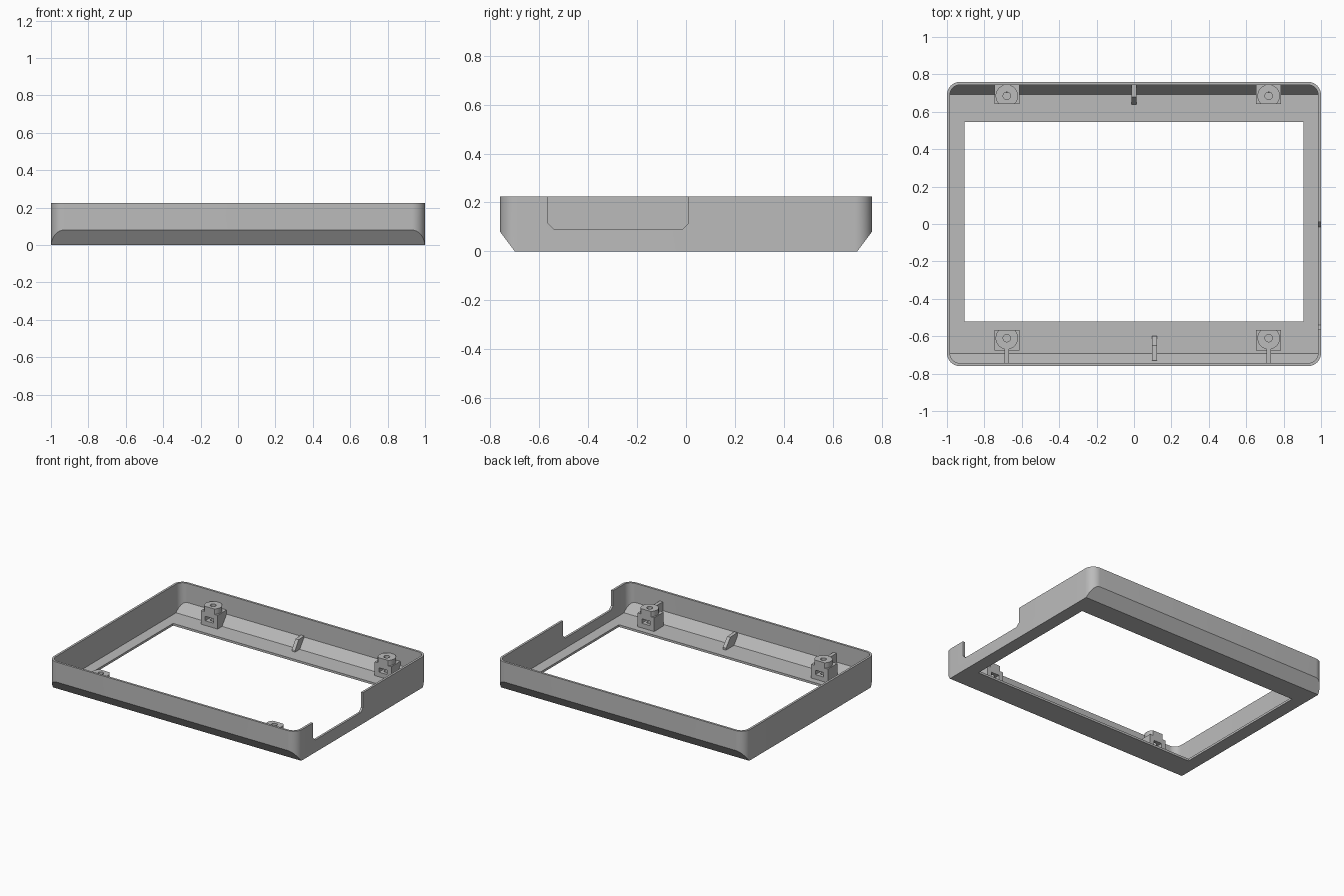
import bpy, bmesh, math
from mathutils import Vector

cube = bpy.data.objects.get("Cube")
if cube:
    bpy.data.objects.remove(cube, do_unlink=True)

grey = bpy.data.materials.new("plain_grey")
grey.use_nodes = True
COLOUR = (0.5, 0.5, 0.5, 1)
grey.diffuse_color = COLOUR
grey.node_tree.nodes["Principled BSDF"].inputs["Base Color"].default_value = COLOUR

LENGTH, DEPTH, HEIGHT = 1.0, 0.76, 0.225   # half length, half depth, full height
WALL = 0.016


def prism(name, points, axis, low, high):
    """Extrude a 2D outline along x (outline in y, z) or z (outline in x, y)."""
    bm = bmesh.new()
    place = (lambda a, b: (low, a, b)) if axis == "x" else (lambda a, b: (a, b, low))
    face = bm.faces.new([bm.verts.new(place(a, b)) for a, b in points])
    grown = bmesh.ops.extrude_face_region(bm, geom=[face])
    step = Vector((high - low, 0, 0)) if axis == "x" else Vector((0, 0, high - low))
    moved = [g for g in grown["geom"] if isinstance(g, bmesh.types.BMVert)]
    bmesh.ops.translate(bm, verts=moved, vec=step)
    bmesh.ops.recalc_face_normals(bm, faces=bm.faces)
    mesh = bpy.data.meshes.new(name)
    bm.to_mesh(mesh)
    bm.free()
    mesh.materials.append(grey)
    ob = bpy.data.objects.new(name, mesh)
    bpy.context.collection.objects.link(ob)
    return ob


def box(name, x0, x1, y0, y1, z0, z1):
    return prism(name, [(x0, y0), (x1, y0), (x1, y1), (x0, y1)], "z", z0, z1)


def cylinder(name, x, y, radius, z0, z1, sides=40):
    ring = [(x + radius * math.cos(math.tau * i / sides),
             y + radius * math.sin(math.tau * i / sides)) for i in range(sides)]
    return prism(name, ring, "z", z0, z1)


def combine(ob, tool, operation, keep_tool=False):
    mod = ob.modifiers.new("cut", "BOOLEAN")
    mod.operation, mod.object, mod.solver = operation, tool, "EXACT"
    graph = bpy.context.evaluated_depsgraph_get()
    graph.update()
    result = bpy.data.meshes.new_from_object(ob.evaluated_get(graph))
    ob.modifiers.clear()
    ob.data = result
    if not keep_tool:
        bpy.data.objects.remove(tool, do_unlink=True)
    return ob


def tray_body(name, inset, top):
    """Rounded block with front and back lower edges bevelled, shrunk by inset."""
    radius = 0.07 - inset
    outline = []
    for quarter, (sx, sy) in enumerate([(1, 1), (-1, 1), (-1, -1), (1, -1)]):
        cx, cy = sx * (LENGTH - 0.07), sy * (DEPTH - 0.07)
        for i in range(13):
            a = math.pi / 2 * (quarter + i / 12)
            outline.append((cx + radius * math.cos(a), cy + radius * math.sin(a)))
    body = prism(name, outline, "z", -0.05, top)
    foot, wide = 0.70 - 0.5 * inset, 0.8
    rise = (wide - 0.70 + 1.25 * inset) / 0.75
    section = [(-foot, inset), (foot, inset), (wide, rise), (wide, 0.4),
               (-wide, 0.4), (-wide, rise)]
    return combine(body, prism("section", section, "x", -1.1, 1.1), "INTERSECT")


# Open tray shell with a window in its floor
shell = tray_body("frame_shell", 0, HEIGHT)
combine(shell, tray_body("cavity", WALL, 0.3), "DIFFERENCE")
combine(shell, box("window", -0.905, 0.905, -0.52, 0.545, -0.1, 0.1), "DIFFERENCE")

# Side opening with clipped lower corners
notch = [(-0.565, 0.3), (-0.565, 0.115), (-0.54, 0.09), (-0.015, 0.09),
         (0.01, 0.115), (0.01, 0.3)]
combine(shell, prism("notch", notch, "x", 0.95, 1.1), "DIFFERENCE")

# Fittings are trimmed to this volume so they stay inside the shell
limit = tray_body("fitting_limit", 0.006, 0.3)
parts = [shell]


def screw_post(name, x, y, end):
    """Square base with a nut slot, round top cut flat on the inner side."""
    inner = y - 0.044
    if end < 0:
        y0, y1 = y - 0.065, y + 0.044
        inner = y1
    else:
        y0, y1 = inner, DEPTH
    base = box(name, x - 0.067, x + 0.067, y0, y1, 0.01, 0.116)
    top = cylinder("top", x, y, 0.06, 0.05, 0.155)
    combine(top, box("trim", x - 0.1, x + 0.1, y0, y1, 0, 0.2), "INTERSECT")
    combine(base, top, "UNION")
    if end < 0:
        combine(base, box("web", x - 0.0125, x + 0.0125, -DEPTH, y - 0.04, 0.01, 0.15), "UNION")
    combine(base, cylinder("bore", x, y, 0.02, 0.03, 0.2, 24), "DIFFERENCE")
    slot = sorted((inner - end * 0.02, inner + end * 0.075))
    combine(base, box("slot", x - 0.033, x + 0.033, *slot, 0.05, 0.082), "DIFFERENCE")
    return combine(base, limit, "INTERSECT", True)


# Four screw posts
for side, x in (("right", -0.68), ("left", 0.72)):
    parts.append(screw_post("front_" + side + "_screw_post", x, -0.61, -1))
    parts.append(screw_post("back_" + side + "_screw_post", x, 0.685, 1))

# Small locating ribs on the front and back bevels
for name, x, end, tip, crest, root in (("back_rib", 0, 1, 0.64, 0.68, 0.75),
                                       ("front_rib", 0.11, -1, 0.60, 0.65, 0.73)):
    side = [(end * tip, 0.01), (end * tip, 0.03), (end * crest, 0.09),
            (end * root, 0.095), (end * root, 0.01)]
    rib = prism(name, side, "x", x - 0.0125, x + 0.0125)
    parts.append(combine(rib, limit, "INTERSECT", True))

bpy.data.objects.remove(limit, do_unlink=True)

# Smooth the curved corners and keep hard edges
bpy.ops.object.select_all(action="DESELECT")
for part in parts:
    part.select_set(True)
bpy.context.view_layer.objects.active = shell
bpy.ops.object.shade_smooth_by_angle(angle=math.radians(30))
